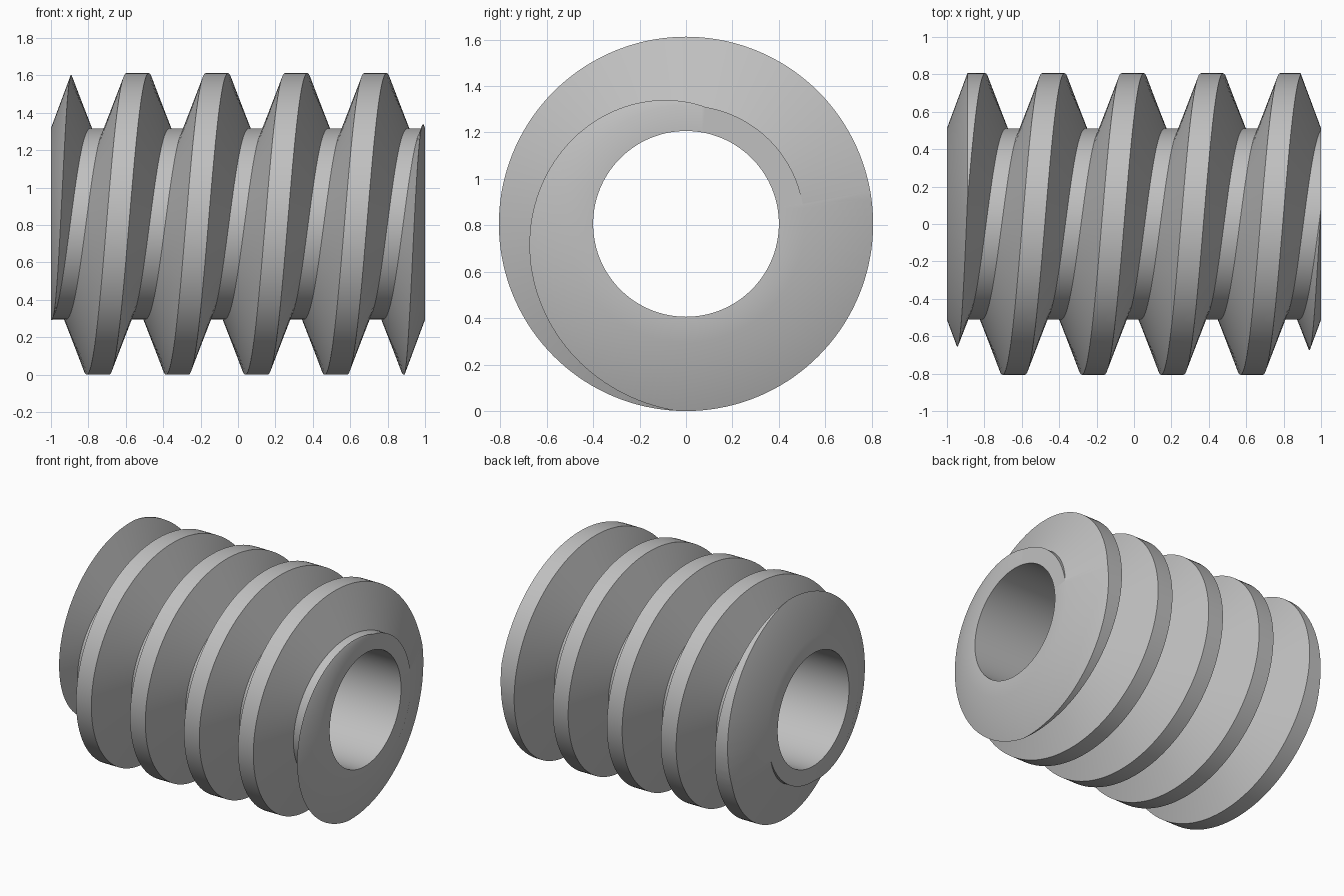
import bpy
import bmesh
import math

cube = bpy.data.objects.get("Cube")
if cube:
    bpy.data.objects.remove(cube)

STEPS = 144
PITCH = 0.424
OUTER, ROOT, BORE = 0.806, 0.51, 0.40
CREST, FLANK = 0.12, 0.11
START = 0.841            # crest centre on the +y side
AXIS_Z = OUTER


def ring_point(x, r, i):
    a = math.tau * i / STEPS
    return (x, r * math.cos(a), AXIS_Z + r * math.sin(a))


def make_object(name, bm):
    bmesh.ops.recalc_face_normals(bm, faces=bm.faces)
    mesh = bpy.data.meshes.new(name)
    bm.to_mesh(mesh)
    bm.free()
    obj = bpy.data.objects.new(name, mesh)
    bpy.context.collection.objects.link(obj)
    return obj


# Threaded rod: one tooth profile repeated along the axis and twisted one pitch per turn
half = CREST / 2
tooth = [(-half - FLANK, ROOT), (-half, OUTER), (half, OUTER), (half + FLANK, ROOT)]
columns = [(START + k * PITCH + x, r) for k in range(-7, 4) for x, r in tooth]
bm = bmesh.new()
grid = [[bm.verts.new(ring_point(x - PITCH * i / STEPS, r, i)) for x, r in columns]
        for i in range(STEPS)]
for i in range(STEPS):
    last = i == STEPS - 1
    shift = len(tooth) if last else 0
    after = grid[0] if last else grid[i + 1]
    for j in range(shift, len(columns) - 1):
        bm.faces.new((grid[i][j], grid[i][j + 1],
                      after[j + 1 - shift], after[j - shift]))

# Trim the rod square and cap it, a little longer than the finished worm
for side in (-1, 1):
    cut = bmesh.ops.bisect_plane(
        bm, geom=bm.verts[:] + bm.edges[:] + bm.faces[:],
        plane_co=(side * 1.15, 0, 0), plane_no=(side, 0, 0), clear_outer=True)
    rim = [e for e in cut["geom_cut"] if isinstance(e, bmesh.types.BMEdge)]
    bmesh.ops.edgeloop_fill(bm, edges=rim)
worm = make_object("worm_thread", bm)

# Turned blank with a bore and conical ends
slope = (OUTER - ROOT) / FLANK
END_R = ROOT + 0.002
rise = 0.15
blank = [(-1, BORE), (-1, END_R), (-1 + rise, END_R + slope * rise),
         (1 - rise, END_R + slope * rise), (1, END_R), (1, BORE)]
bm = bmesh.new()
rings = [[bm.verts.new(ring_point(x, r, i)) for x, r in blank] for i in range(STEPS)]
for i in range(STEPS):
    here, after = rings[i], rings[(i + 1) % STEPS]
    for j in range(len(blank)):
        k = (j + 1) % len(blank)
        bm.faces.new((here[j], here[k], after[k], after[j]))
cutter = make_object("blank_cutter", bm)
cutter.hide_render = True

# Keep only the thread that lies inside the blank
trim = worm.modifiers.new("end_trim", 'BOOLEAN')
trim.operation = 'INTERSECT'
trim.solver = 'EXACT'
trim.object = cutter
bpy.ops.object.select_all(action='DESELECT')
bpy.context.view_layer.objects.active = worm
worm.select_set(True)
bpy.ops.object.modifier_apply(modifier=trim.name)
bpy.data.objects.remove(cutter)

# Plain steel grey
steel = bpy.data.materials.new("steel_grey")
steel.use_nodes = True
grey = (0.53, 0.53, 0.53, 1)
steel.diffuse_color = grey
steel.node_tree.nodes["Principled BSDF"].inputs["Base Color"].default_value = grey
worm.data.materials.clear()
worm.data.materials.append(steel)
bpy.ops.object.shade_smooth_by_angle(angle=math.radians(30))
